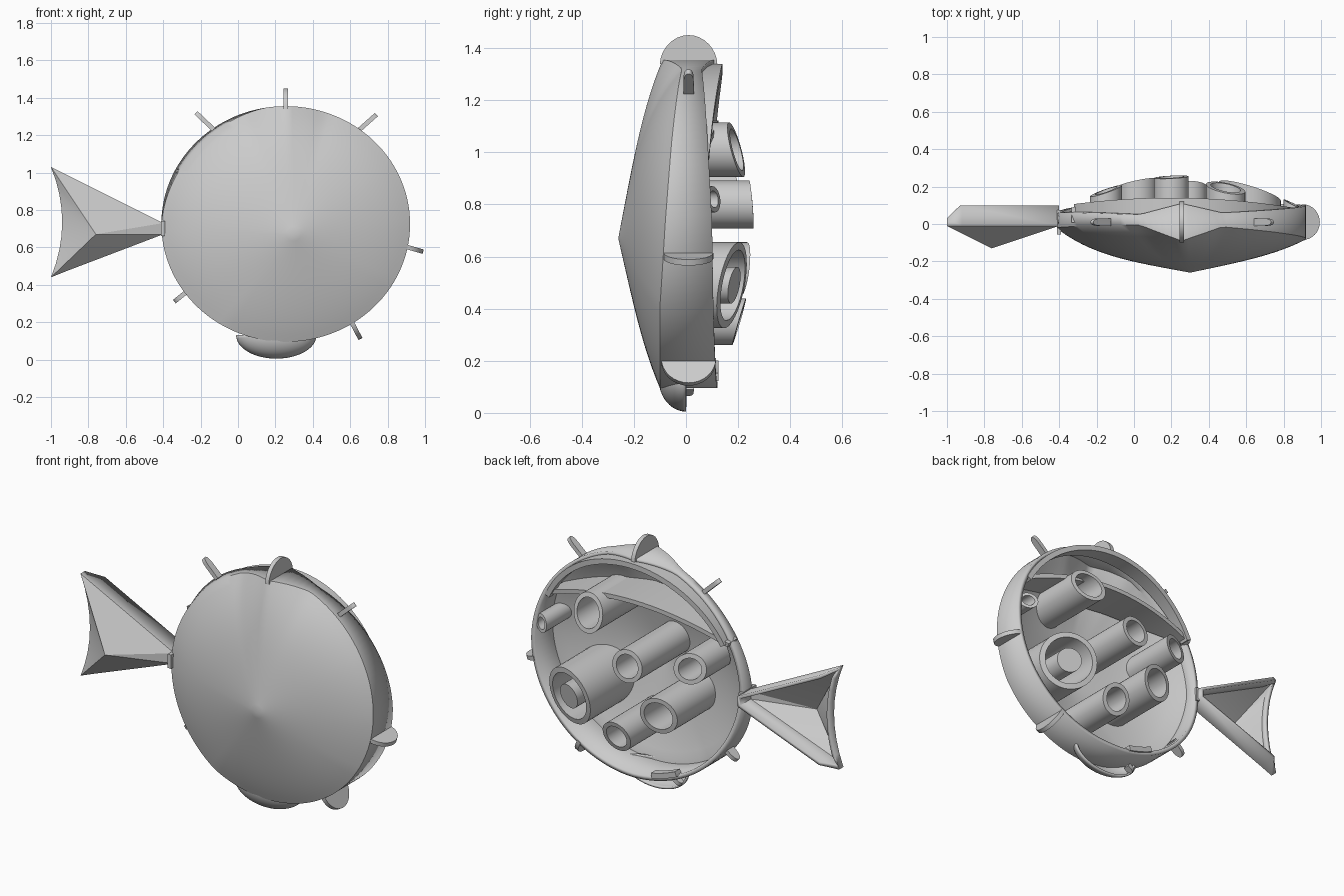
import bpy, bmesh
from math import sin, cos, radians, degrees, atan2, hypot, pi
from mathutils import Vector

if "Cube" in bpy.data.objects:
    bpy.data.objects.remove(bpy.data.objects["Cube"])

grey = bpy.data.materials.new("plain_grey")
grey.use_nodes = True
grey.diffuse_color = (0.6, 0.6, 0.6, 1)
grey.node_tree.nodes["Principled BSDF"].inputs["Base Color"].default_value = (0.6, 0.6, 0.6, 1)

CX, CZ, RX, RZ = 0.255, 0.725, 0.665, 0.63
APEX = Vector((0.3, -0.26, 0.67))
# Depth of the front and back rim by angle around the body
FRONT = [(0, -.08), (30, -.055), (71, -.015), (90, -.09), (110, -.005), (140, -.01),
         (180, -.02), (210, -.06), (240, -.1), (330, -.1), (360, -.08)]
BACK = [(0, .1), (45, .075), (71, .06), (90, .11), (110, .05), (150, .06),
        (180, .06), (220, .1), (270, .12), (330, .105), (360, .1)]


def lookup(table, angle):
    angle %= 360
    for (a, u), (b, v) in zip(table, table[1:]):
        if a <= angle <= b:
            return u + (v - u) * (angle - a) / (b - a)


def rim(angle, y=0.0, scale=1.0):
    a = radians(angle)
    return Vector((CX + RX * scale * cos(a), y, CZ + RZ * scale * sin(a)))


def front_depth(angle, t):
    """Cone that rolls over towards the rim (t = 1)."""
    return APEX.y + 0.13 * t + (lookup(FRONT, angle) + 0.13) * t ** 4


def front_y(x, z):
    dx, dz = (x - APEX.x) / RX, (z - APEX.z) / RZ
    return front_depth(degrees(atan2(dz, dx)), min(1, hypot(dx, dz)))


def dome_y(x, z):
    return 0.26 - 0.42 * ((x - 0.26) ** 2 + (z - 0.7) ** 2)


def finish(name, bm, smooth=None, thickness=0, front_first=False):
    bmesh.ops.recalc_face_normals(bm, faces=bm.faces)
    if front_first:
        bm.faces.ensure_lookup_table()
        if bm.faces[0].normal.y > 0:
            bmesh.ops.reverse_faces(bm, faces=bm.faces)
    mesh = bpy.data.meshes.new(name)
    bm.to_mesh(mesh)
    bm.free()
    ob = bpy.data.objects.new(name, mesh)
    bpy.context.collection.objects.link(ob)
    mesh.materials.append(grey)
    if smooth:
        bpy.ops.object.select_all(action='DESELECT')
        ob.select_set(True)
        bpy.context.view_layer.objects.active = ob
        bpy.ops.object.shade_smooth_by_angle(angle=radians(smooth))
    if thickness:
        mod = ob.modifiers.new("thickness", 'SOLIDIFY')
        mod.thickness = thickness
        mod.offset = -1


def bridge(bm, a, b, closed=True):
    n = len(a)
    for i in range(n if closed else n - 1):
        j = (i + 1) % n
        bm.faces.new((a[i], a[j], b[j], b[i]))


def shell(name, apex, rings, smooth, thickness):
    """Hollow shell fanned from an apex through successive closed rings."""
    bm = bmesh.new()
    tip = bm.verts.new(apex)
    loops = [[bm.verts.new(p) for p in ring] for ring in rings]
    first = loops[0]
    for i in range(len(first)):
        bm.faces.new((tip, first[i], first[(i + 1) % len(first)]))
    for a, b in zip(loops, loops[1:]):
        bridge(bm, a, b)
    finish(name, bm, smooth, thickness, True)


# Round body: pointed front, side wall, open back, upper right front edge set in
angles = [i * 3 for i in range(120)]
rings = []
for step in range(1, 17):
    t = step / 16
    ring = []
    for a in angles:
        inset = 0.035 * sin(pi * (a - 100) / 80) if 100 < a < 180 else 0
        p = APEX.lerp(rim(a, 0, 1 - inset), t)
        p.y = front_depth(a, t)
        ring.append(p)
    rings.append(ring)
rings.append([rim(a, lookup(BACK, a)) for a in angles])
shell("body_shell", APEX, rings, 35, 0.025)

# Tail: hollow pyramid with a curved rear edge and lowered rear corners
outline = [(-.4, .73), (-.92, .99), (-1, 1.03)]
for i in range(1, 8):
    u = i / 8
    outline.append((-1 + 0.24 * u * (1 - u), 1.03 - 0.59 * u))
outline += [(-1, .44), (-.92, .472), (-.4, .67)]
last = len(outline) - 1
wall = [(x, .1 if i in (0, 1, last - 1, last) else .03, z) for i, (x, z) in enumerate(outline)]
shell("tail", (-.76, -.13, .67), [[(x, -.01, z) for x, z in outline], wall], 20, 0.02)

# Chin: quarter ellipsoid below the body
bm = bmesh.new()
rows = []
for i in range(13):
    lat = pi / 2 * i / 12
    rows.append([bm.verts.new((0.205 + 0.215 * cos(pi * j / 24) * cos(lat),
                               -0.105 * sin(lat),
                               0.13 - 0.125 * sin(pi * j / 24) * cos(lat)))
                 for j in range(25)])
for a, b in zip(rows, rows[1:]):
    bridge(bm, a, b, False)
bmesh.ops.remove_doubles(bm, verts=bm.verts, dist=0.0005)
finish("chin", bm, 40, 0.012, True)


# Tubes inside the body, ends trimmed to a dome
def tube(name, x, z, r, wall=None):
    bm = bmesh.new()

    def ring(radius, end):
        out = []
        for i in range(40):
            a = 2 * pi * i / 40
            px, pz = x + radius * cos(a), z + radius * sin(a)
            y = dome_y(px, pz) if end else min(front_y(px, pz) + 0.02, 0.05)
            out.append(bm.verts.new((px, y, pz)))
        return out
    base, top = ring(r, False), ring(r, True)
    bridge(bm, base, top)
    if wall:
        inner_top, inner_base = ring(r - wall, True), ring(r - wall, False)
        bridge(bm, top, inner_top)
        bridge(bm, inner_top, inner_base)
        bridge(bm, inner_base, base)
    else:
        bm.faces.new(top)
        bm.faces.new(base)
    finish(name, bm, 35)


tube("large_tube", .62, .49, .165, .03)
tube("large_tube_core", .62, .49, .07)
for i, (x, z, r) in enumerate([(.2, .8, .092), (-.15, .85, .085), (.02, .55, .105),
                               (.3, .35, .09), (.49, 1.01, .105), (.85, .82, .05)]):
    tube(f"tube_{i + 1}", x, z, r, 0.025 if r > .06 else .018)


# Bands: crescent brow on the back and a small lower ledge
def band(name, path, width, inner, outer):
    bm = bmesh.new()
    loops = [[], [], [], []]
    for i, p in enumerate(path):
        d = (path[min(i + 1, len(path) - 1)] - path[max(i - 1, 0)]).normalized()
        n = Vector((-d.z, 0, d.x)) * width / 2
        for k, (s, y) in enumerate([(1, inner(p)), (1, outer(p)), (-1, outer(p)), (-1, inner(p))]):
            q = p + n * s
            loops[k].append(bm.verts.new((q.x, y, q.z)))
    for k in range(4):
        bridge(bm, loops[k], loops[(k + 1) % 4], False)
    bm.faces.new([l[0] for l in loops])
    bm.faces.new([l[-1] for l in loops])
    finish(name, bm, 35)


def brow_y(p):
    return 0.14 - 0.13 * (p.x - 0.2) ** 2


band("brow_upper", [rim(25 + i * 4, 0, .95) for i in range(33)], .03, lambda p: .05, brow_y)
lower = []
for i in range(25):
    u = i / 12 - 1
    lower.append(Vector((.24 - .57 * u, 0, 1.0 + .11 * (1 - u * u))))
band("brow_lower", lower, .025, lambda p: min(front_y(p.x, p.z) + .02, .03),
     lambda p: brow_y(p) - .015)
band("lower_ledge", [rim(244 + i * 3, 0, .95) for i in range(6)], .03,
     lambda p: .08, lambda p: .125)


# Fins and spikes around the rim: thin plates, round or square ended
def fin(name, base, tip, half_depth, power=1.0, thick=.024):
    b, t = Vector((base[0], 0, base[1])), Vector((tip[0], 0, tip[1]))
    d = t - b
    side = Vector((-d.z, 0, d.x)).normalized() * thick / 2
    pts = []
    for i in range(17):
        a = pi * i / 16
        pts.append(b + d * max(sin(a), 0) ** power + Vector((0, .01 + half_depth * cos(a), 0)))
    bm = bmesh.new()
    left = [bm.verts.new(p + side) for p in pts]
    right = [bm.verts.new(p - side) for p in pts]
    bridge(bm, left, right)
    bm.faces.new(left)
    bm.faces.new(right)
    finish(name, bm, 35)


fin("top_fin", (.255, 1.34), (.255, 1.45), .11, 1.1)
fin("left_fin", (.9, .603), (.99, .577), .095)
fin("lower_left_fin", (.605, .205), (.655, .11), .105)
fin("upper_left_spike", (.65, 1.23), (.74, 1.31), .02, .3)
fin("upper_right_spike", (-.13, 1.23), (-.225, 1.32), .02, .3)
fin("lower_right_spike", (-.26, .375), (-.34, .31), .03, .5)
fin("chin_spike", (.06, .1), (.02, .075), .02, .5)

# Post joining the tail to the body
bm = bmesh.new()
bmesh.ops.create_cube(bm, size=1)
for v in bm.verts:
    v.co = Vector((-.4 + v.co.x * .022, .01 + v.co.y * .13, .7 + v.co.z * .08))
finish("tail_joint", bm)
